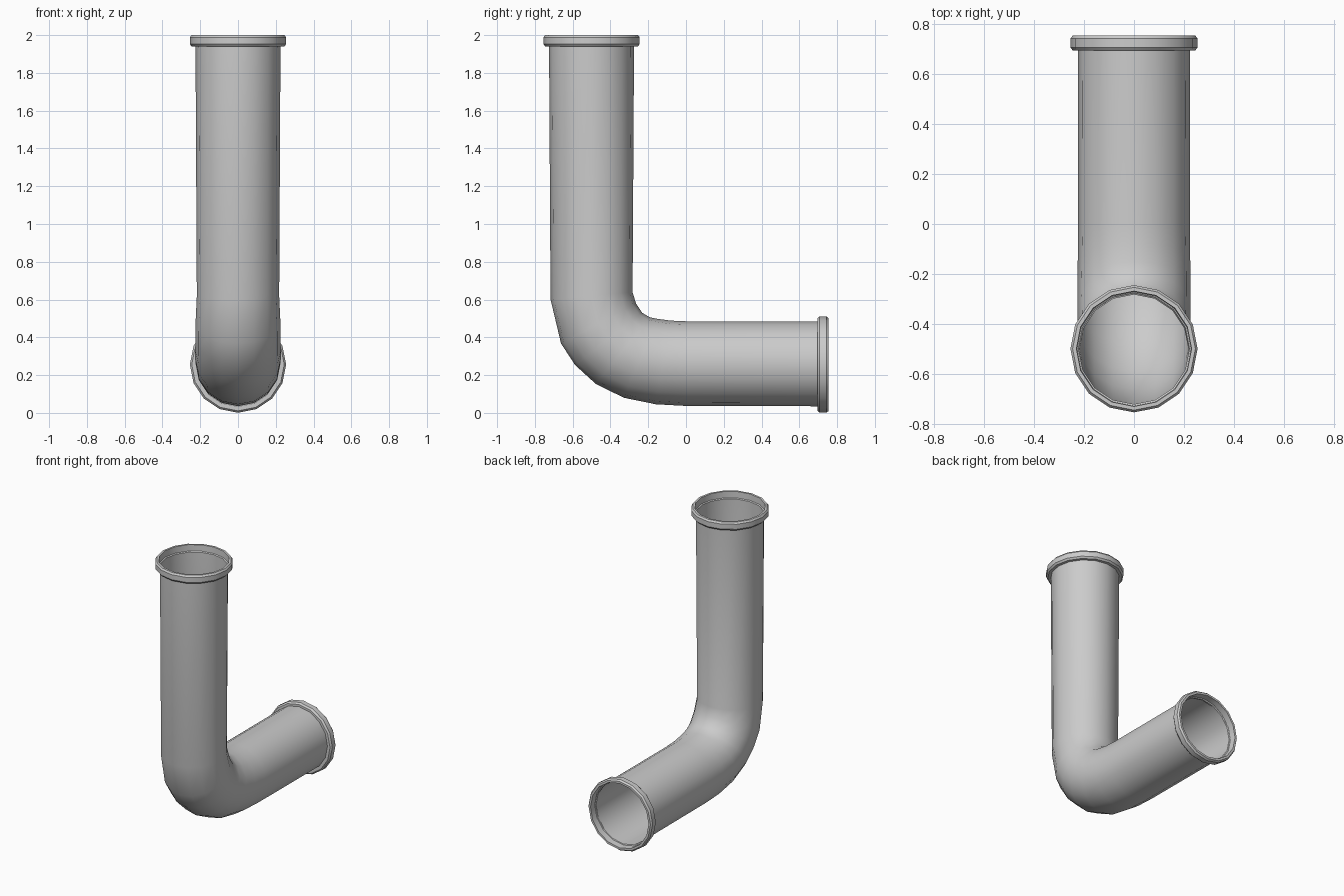
import bpy
import bmesh
from math import cos, sin, pi, radians

SIDES = 16

cube = bpy.data.objects.get("Cube")
if cube:
    bpy.data.objects.remove(cube, do_unlink=True)

metal = bpy.data.materials.new("light grey")
metal.use_nodes = True
grey = (0.6, 0.6, 0.6, 1)
metal.diffuse_color = grey
metal.node_tree.nodes["Principled BSDF"].inputs["Base Color"].default_value = grey


def sweep(name, stations, closed=False):
    """Skin rings given as (y, z, tilt in degrees, radius)."""
    bm = bmesh.new()
    rings = []
    for y, z, tilt, r in stations:
        a = radians(tilt)
        ring = []
        for i in range(SIDES):
            t = 2 * pi * i / SIDES
            out = r * sin(t)
            ring.append(bm.verts.new((r * cos(t), y - out * cos(a), z - out * sin(a))))
        rings.append(ring)
    pairs = list(zip(rings, rings[1:]))
    if closed:
        pairs.append((rings[-1], rings[0]))
    for low, high in pairs:
        for i in range(SIDES):
            j = (i + 1) % SIDES
            bm.faces.new((low[i], low[j], high[j], high[i]))
    bmesh.ops.recalc_face_normals(bm, faces=bm.faces)
    mesh = bpy.data.meshes.new(name)
    bm.to_mesh(mesh)
    bm.free()
    obj = bpy.data.objects.new(name, mesh)
    bpy.context.collection.objects.link(obj)
    mesh.materials.append(metal)
    bpy.ops.object.select_all(action='DESELECT')
    obj.select_set(True)
    bpy.context.view_layer.objects.active = obj
    bpy.ops.object.shade_smooth_by_angle(angle=radians(32))
    return obj


# Pipe: upright run, elbow, then horizontal run to the back
sweep("elbow_pipe", [
    (-0.50, 1.95, 0, 0.225),
    (-0.50, 0.62, 5, 0.218),
    (-0.463, 0.473, 28, 0.225),
    (-0.41, 0.392, 38, 0.225),
    (-0.335, 0.33, 51, 0.227),
    (-0.24, 0.289, 67, 0.227),
    (-0.12, 0.267, 80, 0.225),
    (0, 0.261, 90, 0.224),
    (0.71, 0.26, 90, 0.225),
])

# Flanges: closed bevelled collar, (depth from the pipe mouth, radius)
collar = [(0.06, 0.222), (0.06, 0.245), (0.048, 0.255), (0.012, 0.255),
          (0, 0.246), (0, 0.231), (0.045, 0.229), (0.05, 0.222)]
sweep("top_flange", [(-0.5, 2 - d, 0, r) for d, r in collar], closed=True)
sweep("back_flange", [(0.755 - d, 0.256, 90, r) for d, r in collar], closed=True)
